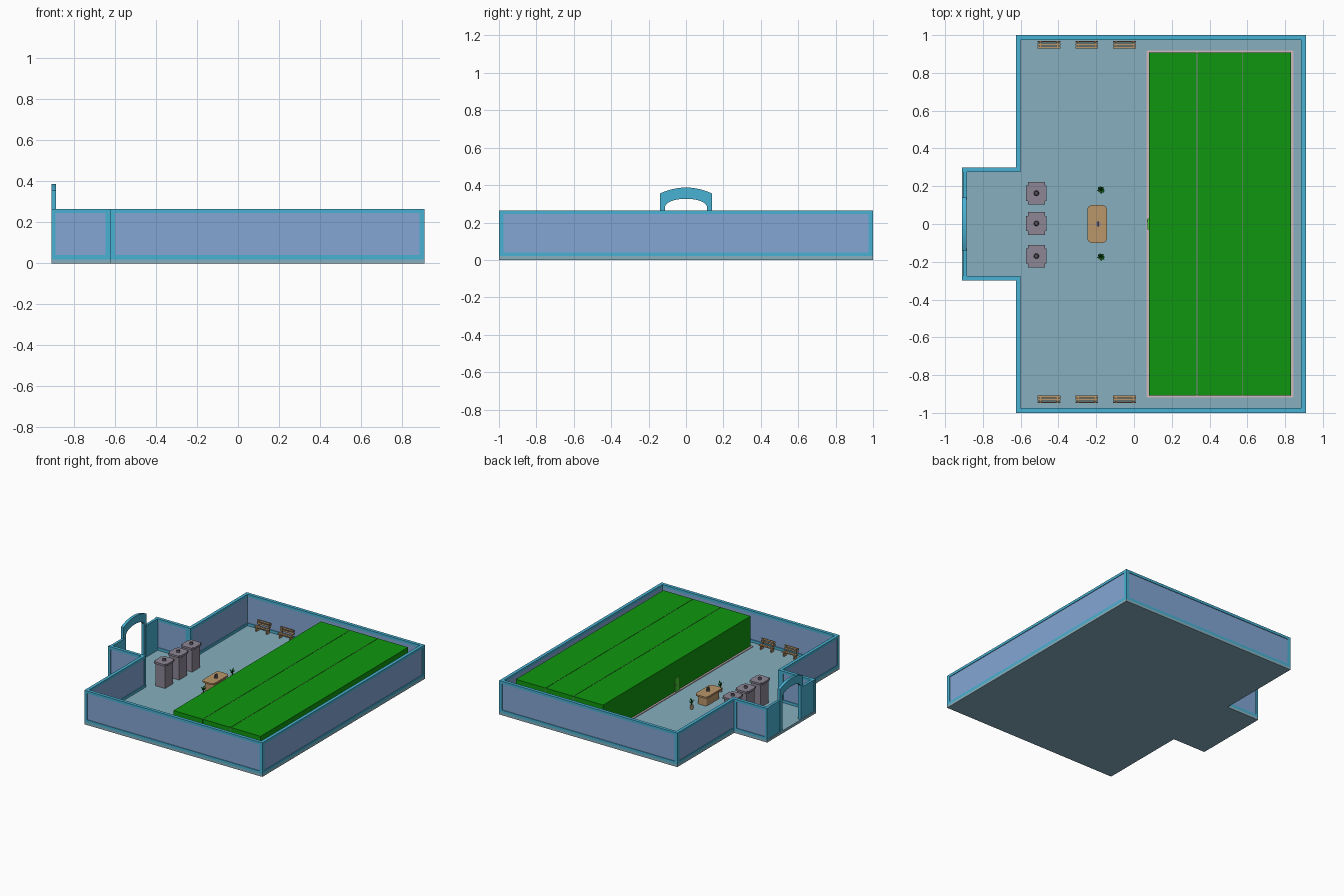
import bpy, bmesh, math
from mathutils import Matrix, Vector

if "Cube" in bpy.data.objects:
    bpy.data.objects.remove(bpy.data.objects["Cube"])


def material(name, r, g, b):
    def lin(c):
        c /= 255
        return c / 12.92 if c <= 0.04045 else ((c + 0.055) / 1.055) ** 2.4
    m = bpy.data.materials.new(name)
    m.diffuse_color = (lin(r), lin(g), lin(b), 1)
    m.use_nodes = True
    m.node_tree.nodes["Principled BSDF"].inputs["Base Color"].default_value = m.diffuse_color
    return m


TEAL = material("teal frame", 72, 178, 212)
PANEL = material("blue panel", 131, 166, 212)
FLOOR = material("grey blue floor", 134, 175, 189)
GREEN = material("grass green", 15, 150, 14)
LIME = material("bright green", 70, 200, 45)
PINK = material("pale pink trim", 205, 185, 190)
GREY = material("machine grey", 140, 134, 148)
WOOD = material("wood", 186, 150, 106)
LEAF = material("dark leaf green", 14, 100, 24)
DARK = material("dark grey", 85, 82, 92)


def finish(name, bm, mat):
    bmesh.ops.recalc_face_normals(bm, faces=bm.faces)
    me = bpy.data.meshes.new(name)
    bm.to_mesh(me)
    bm.free()
    me.materials.append(mat)
    ob = bpy.data.objects.new(name, me)
    bpy.context.collection.objects.link(ob)
    return ob


def boxes(name, mat, *spans):
    """Joined boxes, each span (x0, x1, y0, y1, z0, z1)."""
    bm = bmesh.new()
    for x0, x1, y0, y1, z0, z1 in spans:
        c = Matrix.Translation(((x0 + x1) / 2, (y0 + y1) / 2, (z0 + z1) / 2))
        s = Matrix.Diagonal((abs(x1 - x0), abs(y1 - y0), z1 - z0, 1))
        bmesh.ops.create_cube(bm, size=1, matrix=c @ s)
    return finish(name, bm, mat)


def prism(name, mat, points, offset):
    bm = bmesh.new()
    f = bm.faces.new([bm.verts.new(p) for p in points])
    r = bmesh.ops.extrude_face_region(bm, geom=[f])
    bmesh.ops.translate(bm, vec=offset, verts=[v for v in r["geom"] if isinstance(v, bmesh.types.BMVert)])
    return finish(name, bm, mat)


def cone(name, mat, x, y, z0, z1, r0, r1, n=12):
    bm = bmesh.new()
    bmesh.ops.create_cone(bm, cap_ends=True, segments=n, radius1=r0, radius2=r1, depth=z1 - z0,
                          matrix=Matrix.Translation((x, y, (z0 + z1) / 2)))
    return finish(name, bm, mat)


# floor slab, room and entrance in one outline
Z0, Z1, T, B = 0.02, 0.265, 0.025, 0.02
prism("floor", FLOOR, [(.91, -1, 0), (.91, 1, 0), (-.625, 1, 0), (-.625, .3, 0), (-.91, .3, 0),
                       (-.91, -.3, 0), (-.625, -.3, 0), (-.625, -1, 0)], (0, 0, Z0))


# framed walls with a recessed panel
def wall(name, x0, x1, y0, y1):
    along_x = x1 - x0 > y1 - y0
    a, b = (x0, x1) if along_x else (y0, y1)

    def span(p, q, z0, z1, inset=0):
        if along_x:
            return (p, q, y0 + inset, y1 - inset, z0, z1)
        return (x0 + inset, x1 - inset, p, q, z0, z1)
    boxes(name + "_frame", TEAL, span(a, b, Z0, Z0 + B), span(a, b, Z1 - B, Z1),
          span(a, a + B, Z0 + B, Z1 - B), span(b - B, b, Z0 + B, Z1 - B))
    boxes(name + "_panel", PANEL, span(a + B, b - B, Z0 + B, Z1 - B, 0.005))


wall("right_wall", .91 - T, .91, -1, 1)
for side, s in (("back", 1), ("front", -1)):
    def ys(p, q):
        return sorted((s * p, s * q))
    wall(side + "_wall", -.625, .91, *ys(1 - T, 1))
    wall(side + "_left_wall", -.625, -.625 + T, *ys(.3 - T, 1))
    wall(side + "_entrance_wall", -.91, -.625, *ys(.3 - T, .3))
    boxes(side + "_door_wall", TEAL, (-.905, -.885, *ys(.13, .29), Z0, Z1))

# arched doorway
N = 16
outer, inner = [], []
for i in range(N + 1):
    t = -1 + 2 * i / N
    outer.append((-.91, .14 * t, .355 + .032 * (1 - t * t)))
    inner.append((-.91, .113 * t, .28 + .047 * math.sqrt(1 - t * t * .98)))
prism("door_arch", TEAL, [(-.91, -.14, Z0)] + outer + [(-.91, .14, Z0), (-.91, .113, Z0)]
      + inner[::-1] + [(-.91, -.113, Z0)], (.022, 0, 0))

# large green block in three rows on a pale base
boxes("base_trim", PINK, (.065, .845, -.918, .918, Z0, Z0 + .006))
edges = (.077, .333, .573, .833)
boxes("green_rows", GREEN, *[(edges[i] + .002, edges[i + 1] - .002, -.908, .908, Z0, .26) for i in range(3)])
boxes("row_seams", GREY, *[(x - .002, x + .002, -.906, .906, Z0, .258) for x in edges[1:3]])
boxes("green_door", LIME, (.072, .08, -.03, .03, Z0, .13))
boxes("door_handle", PINK, (.068, .073, .014, .02, .07, .08))

# grey pedestal machines
for i, y in enumerate((.163, .003, -.17)):
    x = -.517
    boxes(f"machine_{i}_body", GREY, (x - .042, x + .042, y - .05, y + .05, Z0, .195))
    boxes(f"machine_{i}_top", GREY, (x - .045, x + .045, y - .06, y + .06, .195, .21),
          (x - .054, x + .054, y - .04, y + .04, .195, .21))
    cone(f"machine_{i}_knob", DARK, x, y, .21, .225, .014, .01, 16)


# reception table with rounded corners
def rounded(hx, hy, r, z):
    pts = []
    for k, (sx, sy) in enumerate(((1, 1), (-1, 1), (-1, -1), (1, -1))):
        for j in range(5):
            a = math.pi / 2 * (k + j / 4)
            pts.append((-.195 + sx * (hx - r) + r * math.cos(a), sy * (hy - r) + r * math.sin(a), z))
    return pts


prism("table_body", WOOD, rounded(.04, .085, .02, Z0), (0, 0, .065))
prism("table_top", WOOD, rounded(.052, .1, .025, .085), (0, 0, .012))
cone("table_ornament_foot", GREY, -.19, 0, .097, .102, .014, .014)
boxes("table_ornament", DARK, (-.194, -.186, -.012, .012, .102, .125))

# potted plants beside the table
for i, y in enumerate((.18, -.175)):
    x = -.175
    cone(f"plant_{i}_pot", WOOD, x, y, Z0, .05, .01, .014)
    cone(f"plant_{i}_stem", LEAF, x, y, .05, .085, .004, .003, 6)
    bm = bmesh.new()
    for k in range(7):
        a = k * 2.4
        d = Vector((math.cos(a), math.sin(a), 0))
        side = Vector((-d.y, d.x, 0)) * .007
        p = Vector((x, y, .055 + .004 * k))
        mid = p + d * .012 + Vector((0, 0, .014))
        tip = p + d * .022 + Vector((0, 0, .022))
        bm.faces.new([bm.verts.new(q) for q in (p, mid + side, tip, mid - side)])
    finish(f"plant_{i}_leaves", bm, LEAF)

# slatted benches along both long ends, backs towards the walls
for side, yb, s in (("back", .968, -1), ("front", -.947, 1)):
    for i, x in enumerate((-.45, -.25, -.05)):
        def slat(d0, d1, z0, z1, w=.06):
            return (x - w, x + w, yb + s * d0, yb + s * d1, z0, z1)
        boxes(f"{side}_bench_{i}_slats", WOOD, slat(.012, .024, .05, .056), slat(.027, .04, .05, .056),
              slat(.002, .007, .064, .078), slat(0, .005, .083, .097))
        boxes(f"{side}_bench_{i}_legs", WOOD, *[(x + e - .004, x + e + .004, yb + s * a, yb + s * b, Z0, h)
              for e in (-.045, .045) for a, b, h in ((.005, .011, .095), (.03, .036, .05), (.008, .038, .05))])
